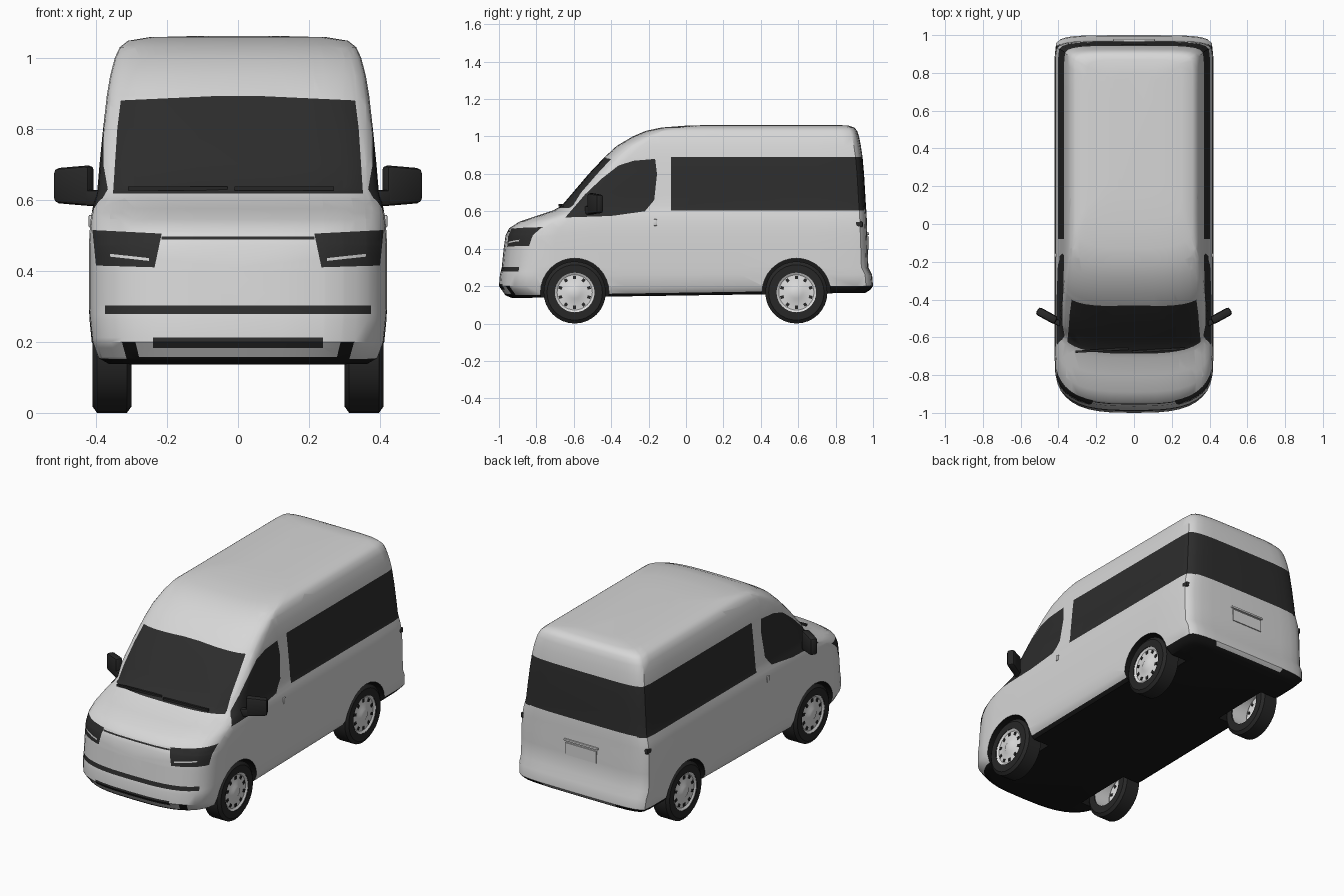
import bpy, bmesh, math
from mathutils import Vector, Matrix

cube = bpy.data.objects.get("Cube")
if cube:
    bpy.data.objects.remove(cube, do_unlink=True)


def material(name, value):
    mat = bpy.data.materials.new(name)
    mat.use_nodes = True
    colour = (value, value, value, 1)
    mat.diffuse_color = colour
    node = next(n for n in mat.node_tree.nodes if n.type == "BSDF_PRINCIPLED")
    node.inputs["Base Color"].default_value = colour
    node.inputs["Roughness"].default_value = 0.6
    return mat


paint_mat = material("light grey paint", 0.68)
glass_mat = material("dark glass", 0.026)
rubber_mat = material("black rubber", 0.02)
under_mat = material("underbody black", 0.009)
rim_mat = material("silver rim", 0.72)
PAINT, GLASS, RUBBER, UNDER = range(4)


def add_object(name, bm, mats, angle=35):
    mesh = bpy.data.meshes.new(name)
    bm.to_mesh(mesh)
    bm.free()
    for mat in mats:
        mesh.materials.append(mat)
    obj = bpy.data.objects.new(name, mesh)
    bpy.context.collection.objects.link(obj)
    smooth(obj, angle)
    return obj


def smooth(obj, angle):
    bpy.ops.object.select_all(action="DESELECT")
    obj.select_set(True)
    bpy.context.view_layer.objects.active = obj
    bpy.ops.object.shade_smooth_by_angle(angle=math.radians(angle))


def box(name, centre, size, mat, bevel=0.0, turn=0.0, taper=1.0):
    bm = bmesh.new()
    bmesh.ops.create_cube(bm, size=1)
    for v in bm.verts:
        if v.co.x > 0:
            v.co.z *= taper
    bmesh.ops.scale(bm, vec=size, verts=bm.verts)
    if bevel:
        bmesh.ops.bevel(bm, geom=bm.edges[:], offset=bevel, segments=2, affect="EDGES", profile=0.5)
    bm.transform(Matrix.Translation(centre) @ Matrix.Rotation(turn, 4, "Z"))
    return add_object(name, bm, [mat])


# Body shell: horizontal rings given as height, front, back, half width
levels = [
    (.15, -.93, .96, .375), (.165, -.965, .985, .395), (.2, -1, 1, .412),
    (.26, -.995, .995, .418), (.3, -.985, .975, .42), (.4, -.975, .972, .42),
    (.47, -.965, .97, .42), (.51, -.945, .968, .418), (.545, -.89, .967, .415),
    (.575, -.8, .966, .41), (.605, -.71, .964, .402), (.63, -.665, .962, .396),
    (.7, -.605, .958, .39), (.8, -.52, .952, .38), (.89, -.435, .944, .37),
    (.95, -.37, .935, .36), (1, -.285, .925, .347), (1.03, -.215, .915, .333),
    (1.048, -.13, .9, .31), (1.058, 0, .87, .25), (1.062, .15, .8, .1),
]


def corner(width, depth, power, steps):
    """Quarter superellipse from the middle of an end round to the side."""
    for i in range(steps + 1):
        t = i / steps * math.pi / 2
        yield (width * math.sin(t) ** (2 / power),
               depth * (1 - max(0, math.cos(t)) ** (2 / power)))


def ring(z, front, back, width):
    bow = max(.13, .27 - .9 * max(0, z - .53))
    nose = [(x, front + d) for x, d in corner(width, bow, 3, 10)]
    tail = [(x, back - d) for x, d in corner(width, .09, 5, 6)][::-1]
    y0, y1 = nose[-1][1], tail[0][1]
    side = [(width, y0 + (y1 - y0) * i / 8) for i in range(1, 8)]
    half = nose + side + tail
    loop = half + [(-x, y) for x, y in half[-2:0:-1]]
    slope = .015 if z < .19 else 0
    return [(x, y, z + slope * y) for x, y in loop]


bm = bmesh.new()
rings = [[bm.verts.new(p) for p in ring(*level)] for level in levels]
for low, high in zip(rings, rings[1:]):
    n = len(low)
    for i in range(n):
        j = (i + 1) % n
        bm.faces.new((low[i], low[j], high[j], high[i]))
bm.faces.new(rings[0])
bm.faces.new(rings[-1])
bmesh.ops.recalc_face_normals(bm, faces=bm.faces)
body = add_object("body", bm, [paint_mat, glass_mat, rubber_mat, under_mat])

# Wheel arches cut out of the shell
AXLES = {"front": -.595, "rear": .59}
WHEEL_Z, ARCH = .166, .183
for y in AXLES.values():
    for s in (1, -1):
        bm = bmesh.new()
        bmesh.ops.create_cone(bm, cap_ends=True, segments=32, radius1=ARCH, radius2=ARCH, depth=.3)
        bm.transform(Matrix.Translation((s * .42, y, WHEEL_Z)) @ Matrix.Rotation(math.pi / 2, 4, "Y"))
        cutter = add_object("arch_cutter", bm, [])
        cutter.hide_render = True
        mod = body.modifiers.new("arch", "BOOLEAN")
        mod.operation, mod.solver, mod.object = "DIFFERENCE", "EXACT", cutter
        bpy.context.view_layer.objects.active = body
        bpy.ops.object.modifier_apply(modifier=mod.name)
        bpy.data.objects.remove(cutter, do_unlink=True)

bm = bmesh.new()
bm.from_mesh(body.data)
bm.normal_update()

# Underside and arch linings
for f in bm.faces:
    c = f.calc_center_median()
    f.material_index = PAINT
    if f.normal.z < -.6 and c.z < .19:
        f.material_index = UNDER
    for y in AXLES.values():
        inside = math.hypot(c.y - y, c.z - WHEEL_Z) < ARCH + .004
        if inside and (abs(f.normal.x) < .5 or abs(c.x) < .3):
            f.material_index = UNDER


def paint(axis, outline, index, facing=.2):
    """Cut a convex outline, seen along an axis, into the shell and colour it."""
    axis = Vector(axis)
    pts = [Vector((0, u, v)) if axis.x else Vector((u, 0, v)) for u, v in outline]
    middle = sum(pts, Vector()) / len(pts)
    faces = [f for f in bm.faces if f.normal.dot(axis) > facing and f.material_index != UNDER]
    for a, b in zip(pts, pts[1:] + pts[:1]):
        out = (b - a).cross(axis).normalized()
        if out.dot(middle - a) > 0:
            out = -out
        geom = set(faces)
        for f in faces:
            geom.update(f.edges)
            geom.update(f.verts)
        cut = bmesh.ops.bisect_plane(bm, geom=list(geom), dist=1e-5, plane_co=a, plane_no=out)
        faces = [f for f in cut["geom"] if isinstance(f, bmesh.types.BMFace)
                 and out.dot(f.calc_center_median() - a) < 0]
    for f in faces:
        f.material_index = index


def rect(u0, u1, v0, v1):
    return [(u0, v0), (u1, v0), (u1, v1), (u0, v1)]


FRONT, BACK = (0, -1, 0), (0, 1, 0)

# Windscreen and wrap-around rear glass
paint(FRONT, [(-.352, .618), (.352, .618), (.34, .8), (.33, .88), (.05, .893),
              (-.05, .893), (-.33, .88), (-.34, .8)], GLASS)
paint(BACK, rect(-.5, .5, .61, .89), GLASS)
door_glass = [(-.645, .567), (-.4, .575), (-.22, .6), (-.17, .66), (-.155, .8),
              (-.165, .88), (-.28, .87), (-.36, .845), (-.45, .775), (-.54, .69)]
for s in (1, -1):
    paint((s, 0, 0), rect(-.08, 1, .605, .89), GLASS)
    paint((s, 0, 0), door_glass, GLASS)
    # Headlights with a light bar
    paint(FRONT, [(s * x, z) for x, z in [(.235, .41), (.4, .415), (.41, .515), (.215, .505)]], GLASS)
    paint(FRONT, [(s * x, z) for x, z in [(.25, .428), (.36, .44), (.36, .448), (.25, .436)]], PAINT)

# Front grille slots and lower lip
paint(FRONT, rect(-.215, .215, .489, .497), GLASS)
paint(FRONT, rect(-.375, .375, .278, .302), GLASS)
paint(FRONT, rect(-.24, .24, .183, .212), GLASS)
paint(FRONT, rect(-.3, .3, .13, .158), UNDER)
bm.to_mesh(body.data)
bm.free()
smooth(body, 35)


def lathe(name, profile, mat, place):
    """Spin an (axis, radius) profile about the axle."""
    bm = bmesh.new()
    verts = [bm.verts.new((x, 0, r)) for x, r in profile]
    edges = [bm.edges.new(pair) for pair in zip(verts, verts[1:])]
    bmesh.ops.spin(bm, geom=verts + edges, cent=(0, 0, 0), axis=(1, 0, 0),
                   angle=2 * math.pi, steps=32, use_duplicate=False)
    bmesh.ops.remove_doubles(bm, verts=bm.verts, dist=1e-4)
    bmesh.ops.recalc_face_normals(bm, faces=bm.faces)
    bm.transform(place)
    return add_object(name, bm, [mat])


# Wheels: tyre, dished rim and a circle of slots
tyre = [(-.055, .106), (-.055, .148), (-.042, .166), (.042, .166), (.055, .148), (.055, .106)]
rim = [(-.05, .107), (.052, .107), (.044, .094), (.048, .04), (.054, .03), (.054, 0)]
for end, y in AXLES.items():
    for side, s in (("left", 1), ("right", -1)):
        label = f"{end}_{side}"
        place = Matrix.Translation((s * .355, y, WHEEL_Z))
        if s < 0:
            place = place @ Matrix.Rotation(math.pi, 4, "Z")
        lathe(label + "_tyre", tyre, rubber_mat, place)
        lathe(label + "_rim", rim, rim_mat, place)
        bm = bmesh.new()
        for i in range(10):
            spot = (Matrix.Rotation(i * math.pi / 5, 4, "X") @ Matrix.Translation((.046, 0, .08))
                    @ Matrix.Diagonal((.006, .016, .018, 1)))
            bmesh.ops.create_cube(bm, size=1, matrix=spot)
        bm.transform(place)
        add_object(label + "_rim_slots", bm, [rubber_mat])

# Mirrors, door handles and tail lamps
for side, s in (("left", 1), ("right", -1)):
    box(side + "_mirror", (s * .462, -.485, .64), (s * .115, .045, .115), rubber_mat, .014, s * .5, .85)
    box(side + "_mirror_arm", (s * .395, -.525, .605), (.07, .03, .045), rubber_mat, .008, s * .4)
    box(side + "_door_handle", (s * .414, -.165, .54), (.014, .02, .035), paint_mat, .004)
    box(side + "_tail_lamp", (s * .398, .925, .53), (.03, .04, .03), glass_mat, .006)

# Tailgate plate, handle and wipers
box("tailgate_plate", (0, .973, .43), (.2, .009, .07), paint_mat)
box("tailgate_handle", (0, .973, .48), (.22, .012, .012), paint_mat, .003)
for x in (-.17, .13):
    box("wiper", (x, -.668, .632), (.28, .012, .012), rubber_mat, 0, .06)
